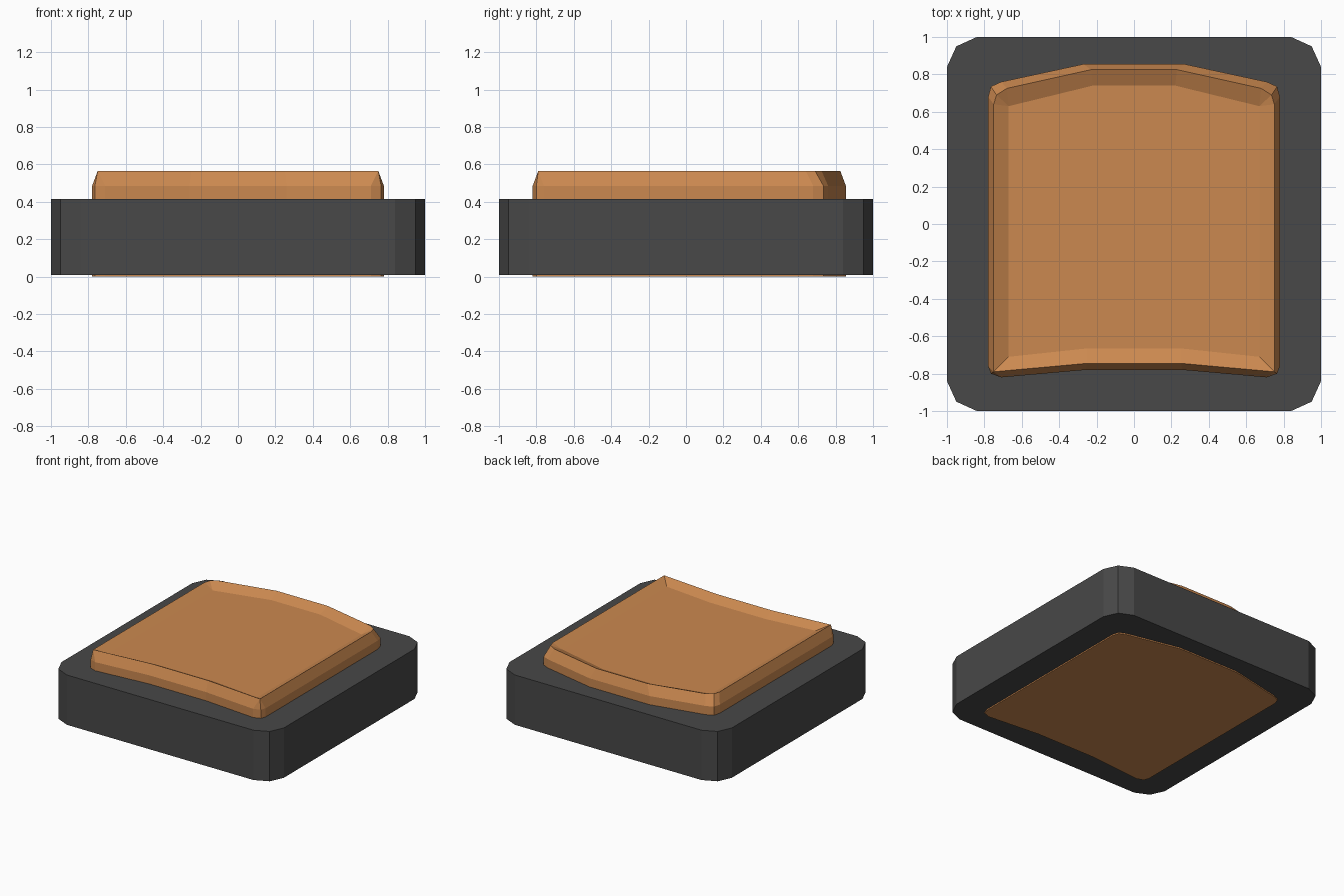
import bpy, bmesh

if "Cube" in bpy.data.objects:
    bpy.data.objects.remove(bpy.data.objects["Cube"])


def material(name, rgb):
    m = bpy.data.materials.new(name)
    m.diffuse_color = (*rgb, 1)
    m.use_nodes = True
    m.node_tree.nodes["Principled BSDF"].inputs["Base Color"].default_value = m.diffuse_color
    return m


def mirrored(half):
    """Close a right-hand half outline by mirroring it across x = 0."""
    return half + [(-x, y) for x, y in reversed(half)]


def loft(name, rings, mat):
    """Skin a stack of (outline, z) rings with capped ends."""
    bm = bmesh.new()
    loops = [[bm.verts.new((x, y, z)) for x, y in pts] for pts, z in rings]
    n = len(loops[0])
    for a, b in zip(loops, loops[1:]):
        for i in range(n):
            j = (i + 1) % n
            bm.faces.new((a[i], a[j], b[j], b[i]))
    bm.faces.new(loops[0][::-1])
    bm.faces.new(loops[-1])
    # Merge the corner points where a ring has a sharp corner
    bmesh.ops.remove_doubles(bm, verts=bm.verts, dist=0.0005)
    bmesh.ops.recalc_face_normals(bm, faces=bm.faces)
    mesh = bpy.data.meshes.new(name)
    bm.to_mesh(mesh)
    bm.free()
    mesh.materials.append(mat)
    ob = bpy.data.objects.new(name, mesh)
    bpy.context.collection.objects.link(ob)
    return ob


dark = material("dark_grey", (0.065, 0.065, 0.065))
orange = material("orange", (0.6, 0.25, 0.08))

# Square base with two-facet corners
base = mirrored([(0.84, -1), (0.95, -0.95), (1, -0.84),
                 (1, 0.84), (0.95, 0.95), (0.84, 1)])
loft("base", [(base, 0.01), (base, 0.415)], dark)

# Button: straight wall, chamfered rim, then a shallow dished top
wall = mirrored([(0.26, -0.78), (0.71, -0.82), (0.765, -0.80), (0.78, -0.76),
                 (0.78, 0.68), (0.765, 0.735), (0.71, 0.76), (0.27, 0.855)])
rim = mirrored([(0.25, -0.745), (0.75, -0.79), (0.75, -0.79), (0.75, -0.79),
                (0.75, 0.64), (0.735, 0.69), (0.68, 0.725), (0.23, 0.825)])
floor = mirrored([(0.25, -0.665), (0.67, -0.71), (0.67, -0.71), (0.67, -0.71),
                  (0.67, 0.63), (0.67, 0.63), (0.67, 0.63), (0.22, 0.74)])
loft("button", [(wall, 0), (wall, 0.485), (rim, 0.565), (floor, 0.525)], orange)
